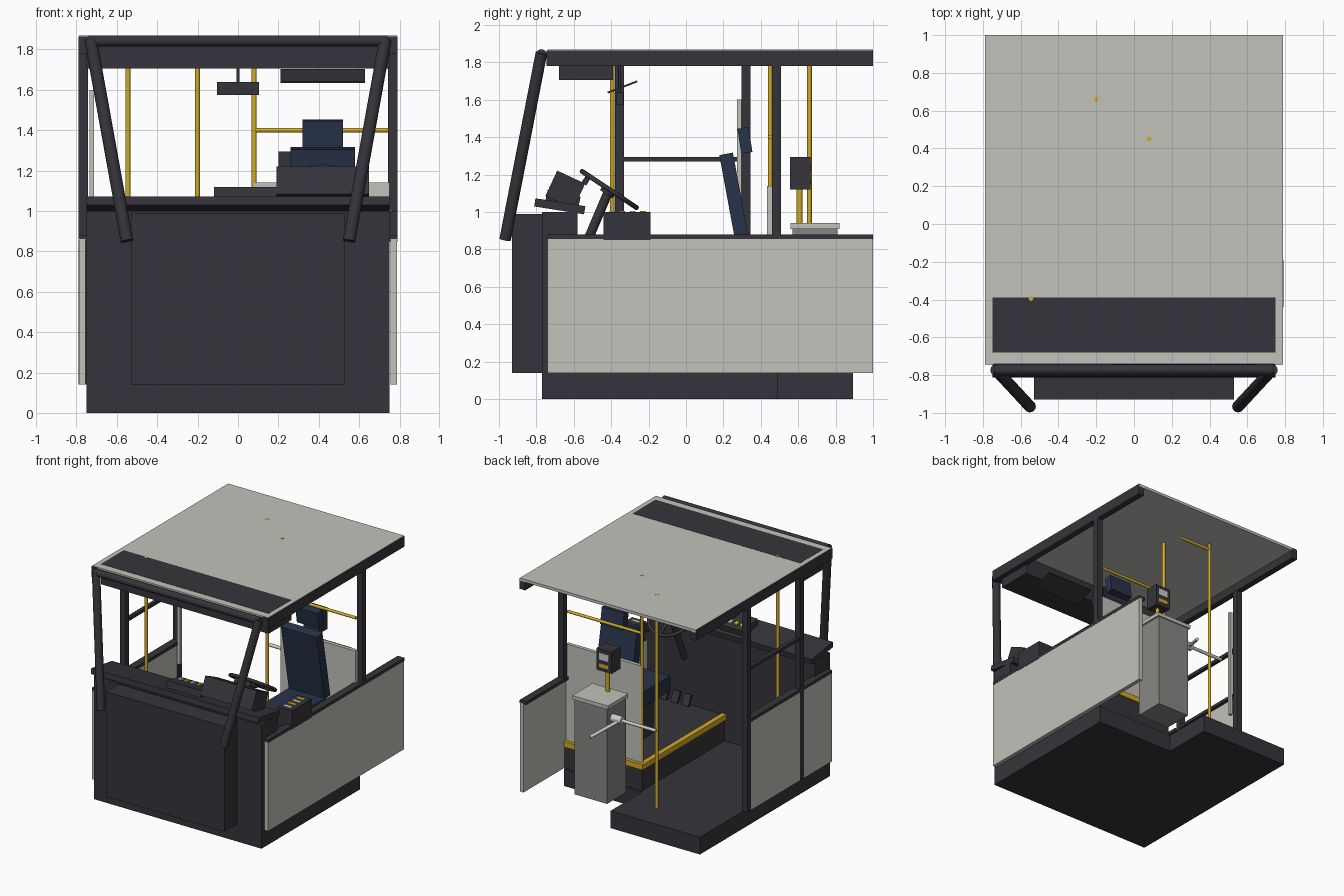
import bpy, bmesh, math
from mathutils import Vector, Matrix

cube = bpy.data.objects.get("Cube")
if cube:
    bpy.data.objects.remove(cube, do_unlink=True)


def material(name, r, g, b):
    m = bpy.data.materials.new(name)
    m.use_nodes = True
    m.diffuse_color = (r, g, b, 1)
    m.node_tree.nodes["Principled BSDF"].inputs["Base Color"].default_value = (r, g, b, 1)
    return m


dark = material("charcoal", 0.036, 0.034, 0.043)
panel = material("warm grey", 0.53, 0.54, 0.49)
grey = material("cabinet grey", 0.24, 0.24, 0.225)
yellow = material("safety yellow", 0.65, 0.4, 0.02)
blue = material("seat blue", 0.021, 0.034, 0.068)
metal = material("light metal", 0.6, 0.6, 0.6)


def finish(name, bm, mat):
    mesh = bpy.data.meshes.new(name)
    bm.to_mesh(mesh)
    bm.free()
    mesh.materials.append(mat)
    ob = bpy.data.objects.new(name, mesh)
    bpy.context.scene.collection.objects.link(ob)
    return ob


def box(name, mat, x, y, z, tilt=0):
    """Box from (min, max) spans, tilted about its own x axis."""
    spans = (x, y, z)
    centre = Vector([(a + b) / 2 for a, b in spans])
    size = [b - a for a, b in spans]
    bm = bmesh.new()
    bmesh.ops.create_cube(bm, size=1, matrix=Matrix.Translation(centre)
                          @ Matrix.Rotation(math.radians(tilt), 4, "X")
                          @ Matrix.Diagonal((*size, 1)))
    return finish(name, bm, mat)


def tube(name, mat, start, end, radius, sides=12):
    a, b = Vector(start), Vector(end)
    bm = bmesh.new()
    rot = (b - a).to_track_quat("Z", "Y").to_matrix().to_4x4()
    bmesh.ops.create_cone(bm, cap_ends=True, segments=sides, radius1=radius, radius2=radius,
                          depth=(b - a).length, matrix=Matrix.Translation((a + b) / 2) @ rot)
    for f in bm.faces:
        f.smooth = len(f.verts) == 4
    for e in bm.edges:
        e.smooth = all(f.smooth for f in e.link_faces)
    return finish(name, bm, mat)


# Floor with the rear notch, and the raised driver platform
box("floor_front", dark, (-0.75, 0.75), (-0.77, 0.49), (0, 0.14))
box("floor_rear", dark, (-0.75, 0.05), (0.49, 0.893), (0, 0.14))
box("driver_platform", dark, (0.06, 0.75), (-0.6, 0.48), (0.14, 0.35))
box("platform_edge_side", yellow, (0.045, 0.085), (-0.58, 0.49), (0.315, 0.36))
box("platform_edge_rear", yellow, (0.045, 0.75), (0.45, 0.49), (0.315, 0.36))

# Front wall and dashboard
box("front_wall", dark, (-0.75, 0.75), (-0.77, -0.58), (0, 1.0))
box("front_bulge", dark, (-0.53, 0.53), (-0.93, -0.77), (0.14, 0.99))
box("dash_shelf", dark, (-0.75, 0.75), (-0.81, -0.54), (1.008, 1.052), -9)
box("switch_panel", dark, (-0.12, 0.19), (-0.75, -0.57), (1.02, 1.1), -12)
box("instrument_cluster", dark, (0.19, 0.65), (-0.728, -0.563), (1.043, 1.193), -25)
box("cluster_display", dark, (0.35, 0.49), (-0.545, -0.515), (1.145, 1.205), -33)
for i in range(5):
    x = -0.09 + i * 0.055
    box("dash_button", yellow if i % 2 else metal, (x, x + 0.03), (-0.64, -0.6), (1.09, 1.105), -12)

# Side walls, sills and posts
for name, s, y0, y1 in (("left", 1, -0.74, 1.0), ("right_front", -1, -0.74, -0.38),
                        ("right_middle", -1, -0.33, 0.3)):
    box(name + "_side_panel", panel, sorted((s * 0.755, s * 0.788)), (y0, y1), (0.14, 0.86))
    box(name + "_sill", dark, sorted((s * 0.73, s * 0.79)), (y0, y1), (0.855, 0.88))
for name, s, y, z in (("left_rear", 1, 0.485, 0.87), ("right_front", -1, -0.355, 0.14),
                      ("right_door", -1, 0.32, 0.14)):
    box(name + "_post", dark, sorted((s * 0.742, s * 0.79)), (y - 0.024, y + 0.024), (z, 1.8))
box("window_rail", dark, (-0.78, -0.75), (-0.34, 0.31), (1.27, 1.295))
box("door_handrail", panel, (-0.735, -0.712), (0.272, 0.298), (0.7, 1.6))

# Roof, side beams and overhead parts
box("roof", panel, (-0.788, 0.788), (-0.74, 1.0), (1.845, 1.868))
for s in (-1, 1):
    box("roof_beam", dark, sorted((s * 0.74, s * 0.79)), (-0.745, 1.0), (1.78, 1.864))
    tube("windscreen_pillar", dark, (s * 0.73, -0.773, 1.85), (s * 0.55, -0.967, 0.852), 0.031, 16)
tube("windscreen_header", dark, (-0.74, -0.773, 1.842), (0.74, -0.773, 1.842), 0.028, 16)
box("overhead_console", dark, (-0.75, 0.75), (-0.68, -0.39), (1.705, 1.8695))
box("sun_visor", dark, (0.21, 0.63), (-0.425, -0.255), (1.663, 1.673), 21)
box("mirror", dark, (-0.105, 0.105), (-0.375, -0.335), (1.575, 1.64))
tube("mirror_stem", dark, (0, -0.355, 1.63), (0, -0.355, 1.85), 0.008, 8)

# Yellow grab poles and rails
for x, y, z in ((-0.2, 0.66, 0.14), (0.08, 0.45, 0.35), (-0.545, -0.395, 0.14)):
    tube("grab_pole", yellow, (x, y, z), (x, y, 1.8698), 0.0125)
tube("grab_rail", yellow, (0.08, 0.45, 1.4), (0.745, 0.45, 1.4), 0.0115)
tube("overhead_grab_rail", yellow, (-0.2, 0.66, 1.8), (0.08, 0.66, 1.8), 0.0125)

# Partition behind the driver
box("partition", panel, (0.08, 0.75), (0.433, 0.463), (0.35, 1.14))

# Driver seat
box("seat_pedestal", dark, (0.31, 0.53), (-0.03, 0.25), (0.35, 0.66))
box("seat_cushion", blue, (0.26, 0.58), (-0.17, 0.3), (0.65, 0.77))
box("seat_back", blue, (0.26, 0.58), (0.228, 0.302), (0.76, 1.315), 10.5)
box("headrest", blue, (0.32, 0.52), (0.285, 0.345), (1.315, 1.45), 9)

# Steering wheel and column
bm = bmesh.new()
hub = Vector((0.42, -0.41, 1.12))
axis = Vector((0, 0.555, 0.832))
turn = axis.to_track_quat("Z", "Y").to_matrix()
rim, tube_sides = 28, 8
rings = []
for i in range(rim):
    a = math.tau * i / rim
    ring = []
    for j in range(tube_sides):
        b = math.tau * j / tube_sides
        r = 0.175 + 0.013 * math.cos(b)
        p = Vector((r * math.cos(a), r * math.sin(a), 0.013 * math.sin(b)))
        ring.append(bm.verts.new(hub + turn @ p))
    rings.append(ring)
for i in range(rim):
    p, q = rings[i], rings[(i + 1) % rim]
    for j in range(tube_sides):
        k = (j + 1) % tube_sides
        bm.faces.new((p[j], q[j], q[k], p[k])).smooth = True
finish("steering_wheel", bm, dark)
for k in range(3):
    a = math.tau * k / 3 - math.pi / 2
    spoke = hub + turn @ Vector((0.17 * math.cos(a), 0.17 * math.sin(a), 0))
    tube("wheel_spoke", dark, hub, spoke, 0.011, 8)
tube("steering_hub", dark, hub - axis * 0.03, hub + axis * 0.01, 0.04)
tube("steering_column", dark, hub, (0.42, -0.58, 0.72), 0.025)

# Pedals and the side console
for x in (0.37, 0.47, 0.57):
    box("pedal", dark, (x - 0.03, x + 0.03), (-0.55, -0.53), (0.36, 0.45), 25)
box("side_console", dark, (0.66, 0.7905), (-0.44, -0.19), (0.85, 1.0))
for i in range(4):
    y = -0.41 + i * 0.055
    box("console_button", yellow if i % 2 else metal, (0.69, 0.76), (y, y + 0.03), (0.998, 1.006))

# Fare cabinet with ticket reader
box("fare_cabinet", grey, (0.14, 0.43), (0.57, 0.81), (0.14, 0.915))
box("cabinet_top", panel, (0.125, 0.445), (0.56, 0.82), (0.91, 0.94))
tube("reader_post", yellow, (0.275, 0.607, 0.93), (0.275, 0.607, 1.15), 0.016)
box("reader", dark, (0.2, 0.335), (0.555, 0.665), (1.12, 1.295))
box("reader_screen", metal, (0.225, 0.31), (0.664, 0.669), (1.21, 1.265))
box("reader_slot", yellow, (0.225, 0.31), (0.664, 0.669), (1.15, 1.18))

# Turnstile
pivot = Vector((0.07, 0.74, 0.81))
tube("turnstile_hub", metal, (0.15, 0.74, 0.81), (0.05, 0.74, 0.81), 0.032)
for name, tip in (("out", (-0.32, 0, 0)), ("back", (0.11, 0.23, -0.08))):
    tube("turnstile_arm_" + name, metal, pivot, pivot + Vector(tip), 0.013)
